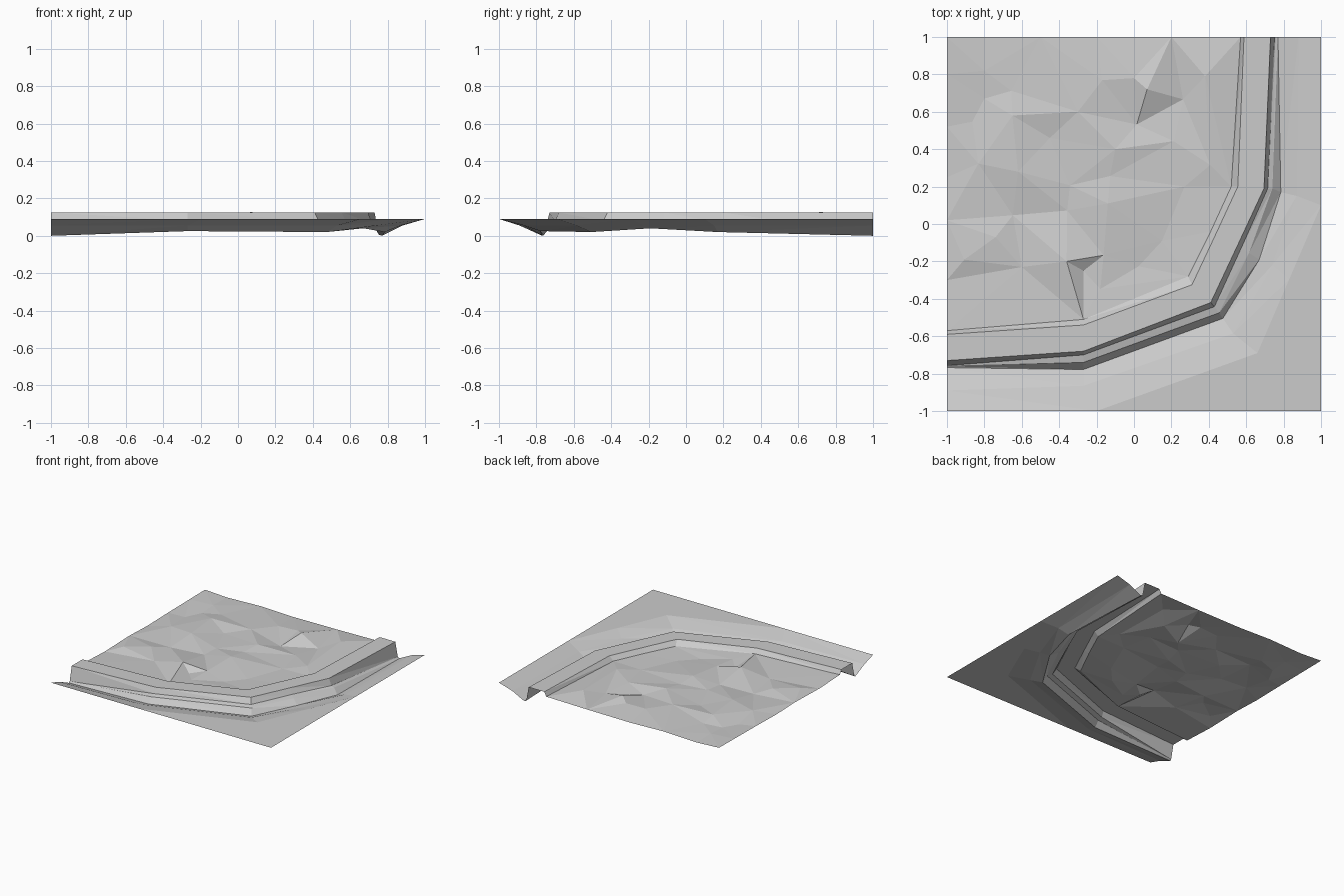
import bpy, bmesh, random
from mathutils import Vector
from mathutils.geometry import delaunay_2d_cdt

random.seed(7)
cube = bpy.data.objects.get("Cube")
if cube:
    bpy.data.objects.remove(cube, do_unlink=True)

stone = bpy.data.materials.new("plain_grey")
stone.use_nodes = True
grey = (0.6, 0.6, 0.6, 1)
stone.diffuse_color = grey
stone.node_tree.nodes["Principled BSDF"].inputs["Base Color"].default_value = grey

GROUND, TOP, MID = 0.09, 0.125, 0.055


def make_object(name, verts, faces):
    """Flat shaded open sheet with every face turned upward."""
    bm = bmesh.new()
    points = [bm.verts.new(v) for v in verts]
    for f in faces:
        bm.faces.new([points[i] for i in f])
    bm.normal_update()
    for f in bm.faces:
        if f.normal.z < 0:
            f.normal_flip()
    mesh = bpy.data.meshes.new(name)
    bm.to_mesh(mesh)
    bm.free()
    mesh.materials.append(stone)
    bpy.context.collection.objects.link(bpy.data.objects.new(name, mesh))


def line(points, heights):
    """A path round the bend, with one height or one per point."""
    if not isinstance(heights, (list, tuple)):
        heights = [heights] * len(points)
    return [Vector((x, y, z)) for (x, y), z in zip(points, heights)]


def strips(name, lines):
    """Bridge neighbouring lines with bands of triangles."""
    n = len(lines[0])
    verts = [v for l in lines for v in l]
    faces = []
    for r in range(len(lines) - 1):
        for c in range(n - 1):
            a, b = r * n + c, (r + 1) * n + c
            faces += [(a, b, b + 1), (a, b + 1, a + 1)]
    make_object(name, verts, faces)


# Lines that run round the bend, from the inside outward
wall_base = line([(-1, -.57), (-.27, -.51), (.29, -.28), (.41, -.04), (.52, .2), (.57, 1)], GROUND)
top_inner = line([(-1, -.59), (-.27, -.54), (.31, -.325), (.43, -.07), (.555, .2), (.588, 1)], TOP)
top_outer = line([(-1, -.73), (-.27, -.68), (.41, -.42), (.553, -.115), (.695, .19), (.73, 1)], TOP)
wall_foot = line([(-1, -.757), (-.27, -.7), (.43, -.442), (.575, -.125), (.715, .19), (.752, 1)],
                 [.008, .08, .08, .08, .07, .008])
ledge_edge = line([(-1, -.761), (-.27, -.74), (.455, -.475), (.615, -.155), (.74, .19), (.757, 1)],
                  [.004, .07, .07, .07, .06, .004])
ditch_floor = line([(-1, -.768), (-.27, -.778), (.475, -.505), (.67, -.19), (.785, .17), (.77, 1)],
                   [0, .025, .02, .04, .02, 0])
bank = line([(-1, -.89), (-.27, -.865), (.53, -.585), (.74, -.22), (.87, .15), (.88, 1)], MID)
crest = line([(-1, -1), (-.2, -1), (.66, -.69), (.83, -.295), (1, .1), (1, 1)], GROUND)

strips("wall", [wall_base, top_inner, top_outer, wall_foot])
strips("ledge", [wall_foot, ledge_edge, ditch_floor])
strips("ditch_bank", [ditch_floor, bank, crest])

# Flat corner outside the ditch
make_object("outer_ground", [Vector((1, -1, GROUND))] + crest[1:5],
            [(0, i + 1, i) for i in range(1, 4)])

# Rough ground inside the wall: border, a few set peaks, then scattered points
border = list(wall_base)
for x in (.2, -.2, -.5, -.8):
    border.append(Vector((x, 1, GROUND + random.uniform(-.012, .006))))
border.append(Vector((-1, 1, GROUND)))
for y in (.8, .52, .25, .02, -.3):
    border.append(Vector((-1, y, GROUND + random.uniform(-.012, .006))))
count = len(border)

peaks = line([(.07, .72), (.38, .79), (0, .78), (-.36, -.2), (-.14, .11), (-.27, -.25),
              (.27, .2), (.15, -.09), (-.62, .28), (-.6, -.23), (-.3, .6), (-.74, -.07),
              (-.1, .4), (-.45, .46), (-.8, .82), (-.65, .58)],
             [.128, .115, .105, .125, .112, .075, .085, .08, .11, .08, .105, .1,
              .11, .085, .085, .11])
points = border + peaks
for i in range(7):
    for j in range(7):
        x = -.85 + i * .22 + random.uniform(-.07, .07)
        y = -.4 + j * .22 + random.uniform(-.07, .07)
        inside = (y > -.42 + max(0, x + .27) * .5 and y < .92
                  and x < min(.45, .42 + .45 * (y - .2)))
        clear = all((Vector((x, y)) - p.xy).length > .13 for p in points)
        if inside and clear:
            points.append(Vector((x, y, GROUND + random.uniform(-.018, .018))))

flat, _, tris, *_ = delaunay_2d_cdt([p.xy for p in points], [], [list(range(count))], 1, 1e-5)
ground = []
for v in flat:
    near = min(points, key=lambda p: (p.xy - v).length)
    ground.append(Vector((v.x, v.y, near.z)))
make_object("inner_ground", ground, tris)
